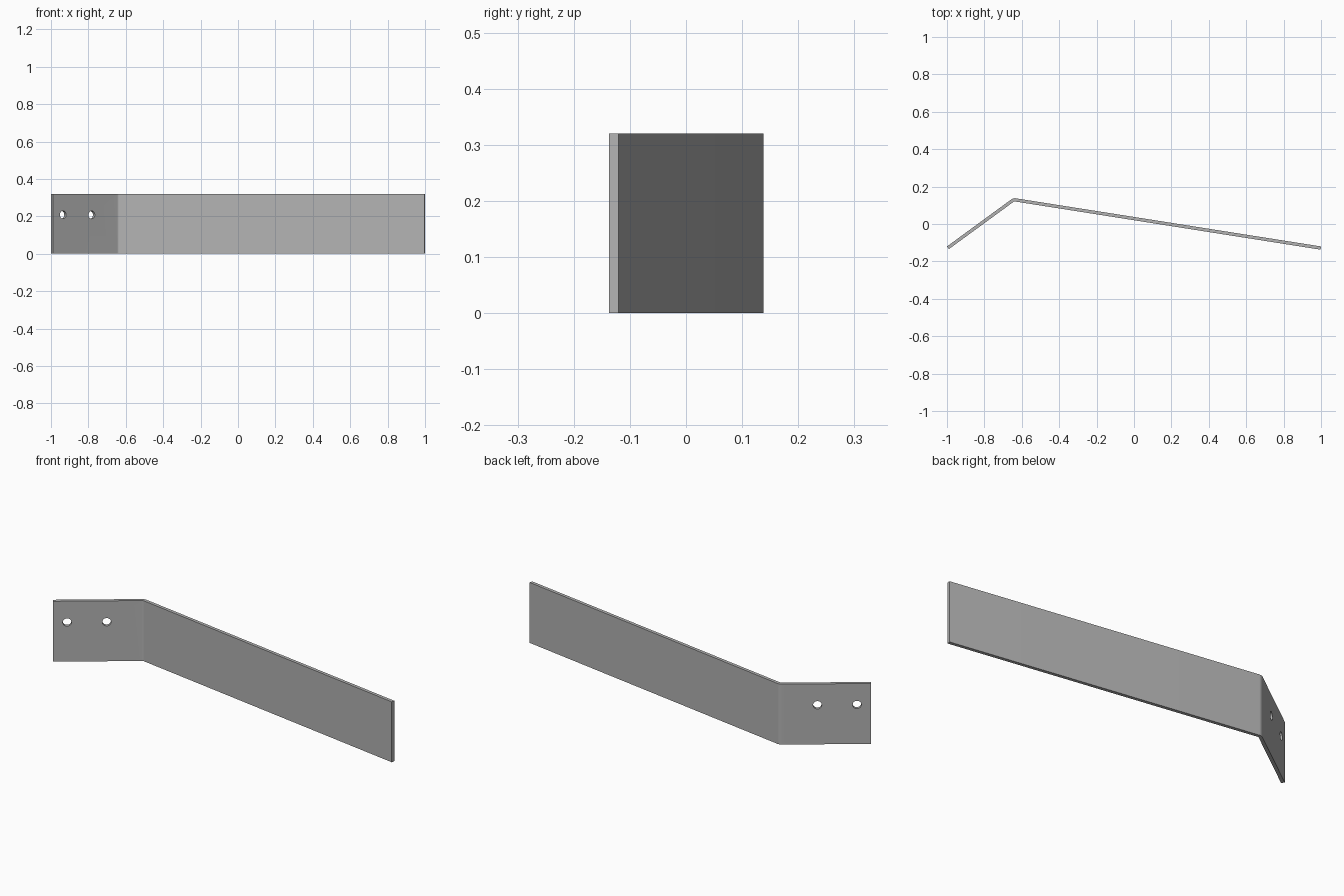
import bpy, bmesh, math
from mathutils import Vector

HEIGHT, THICK, BEND_R = 0.32, 0.0175, 0.032

if "Cube" in bpy.data.objects:
    bpy.data.objects.remove(bpy.data.objects["Cube"])

steel = bpy.data.materials.new("plain_grey_steel")
steel.use_nodes = True
GREY = (0.45, 0.45, 0.45, 1)
steel.diffuse_color = GREY
steel.node_tree.nodes["Principled BSDF"].inputs["Base Color"].default_value = GREY

# Outer line of the strip: short leg end, bend corner, long leg end
short_end, corner, long_end = Vector((-1, -0.12)), Vector((-0.645, 0.1395)), Vector((1, -0.12))


def normal_angle(a, b):
    d = b - a
    return math.atan2(d.y, d.x) + math.pi / 2


def direction(a):
    return Vector((math.cos(a), math.sin(a)))


a1, a2 = normal_angle(short_end, corner), normal_angle(corner, long_end)
centre = corner - direction((a1 + a2) / 2) * BEND_R / math.cos((a1 - a2) / 2)

# Both sides of the strip, joined by a rounded bend
STEPS = 8
angles = [a1 + (a2 - a1) * i / STEPS for i in range(STEPS + 1)]
outer = [short_end] + [centre + direction(a) * BEND_R for a in angles] + [long_end]
inner = [short_end - direction(a1) * THICK]
inner += [centre + direction(a) * (BEND_R - THICK) for a in angles]
inner += [long_end - direction(a2) * THICK]

# Bent strip, extruded upward from its footprint
bm = bmesh.new()
footprint = bm.faces.new([bm.verts.new((p.x, p.y, 0)) for p in outer + inner[::-1]])
top = bmesh.ops.extrude_face_region(bm, geom=[footprint])["geom"]
bmesh.ops.translate(bm, vec=(0, 0, HEIGHT),
                    verts=[v for v in top if isinstance(v, bmesh.types.BMVert)])
bmesh.ops.recalc_face_normals(bm, faces=bm.faces)
mesh = bpy.data.meshes.new("bent_strip")
bm.to_mesh(mesh)
bm.free()
strip = bpy.data.objects.new("bent_strip", mesh)
bpy.context.collection.objects.link(strip)
mesh.materials.append(steel)

# Two bolt holes drilled square through the short leg
along = (corner - short_end).normalized()
for i, distance in enumerate((0.067, 0.257)):
    p = short_end + along * distance - direction(a1) * THICK / 2
    bpy.ops.mesh.primitive_cylinder_add(
        vertices=32, radius=0.021, depth=0.1, location=(p.x, p.y, 0.208),
        rotation=(math.pi / 2, 0, a1 - math.pi / 2))
    cutter = bpy.context.object
    cutter.name = f"hole_cutter_{i + 1}"
    cutter.data.materials.append(steel)
    cutter.hide_render = True
    cutter.hide_viewport = True
    cut = strip.modifiers.new(f"bolt_hole_{i + 1}", "BOOLEAN")
    cut.operation, cut.object, cut.solver = "DIFFERENCE", cutter, "EXACT"

# Smooth bend and hole walls, crisp edges
bpy.ops.object.select_all(action="DESELECT")
strip.select_set(True)
bpy.context.view_layer.objects.active = strip
bpy.ops.object.shade_smooth_by_angle(angle=math.radians(30))
